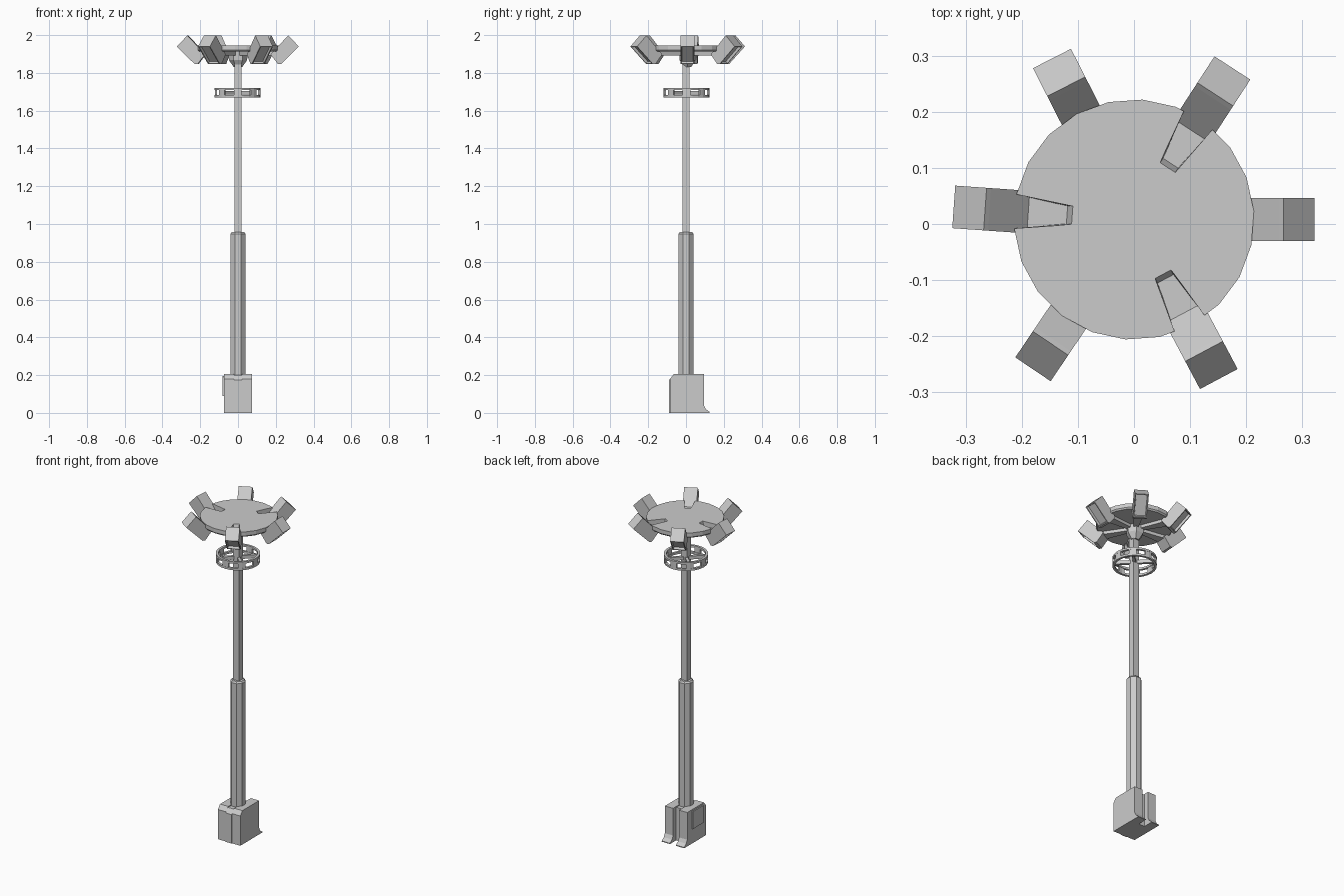
import bpy, bmesh, math
from mathutils import Matrix, Vector

if "Cube" in bpy.data.objects:
    bpy.data.objects.remove(bpy.data.objects["Cube"])

HEAD = Vector((0, 0.008, 0))            # centre of the lamp head
ANGLES = [0, 57, 117, 176, 236, 298]    # lamp directions in degrees


def finish(name, bm, matrix=None):
    bmesh.ops.recalc_face_normals(bm, faces=bm.faces)
    me = bpy.data.meshes.new(name)
    bm.to_mesh(me)
    bm.free()
    ob = bpy.data.objects.new(name, me)
    bpy.context.collection.objects.link(ob)
    if matrix:
        me.transform(matrix)
    return ob


def loft(name, rings, matrix=None):
    """Closed solid through equally sized rings of points."""
    bm = bmesh.new()
    vs = [[bm.verts.new(p) for p in r] for r in rings]
    n = len(rings[0])
    for a, b in zip(vs, vs[1:]):
        for i in range(n):
            bm.faces.new((a[i], a[(i + 1) % n], b[(i + 1) % n], b[i]))
    bm.faces.new(vs[0])
    bm.faces.new(vs[-1])
    return finish(name, bm, matrix)


def prism_x(name, profile, x0, x1):
    return loft(name, [[(x, y, z) for y, z in profile] for x in (x0, x1)])


def column(name, n, levels, centre=(0, 0), turn=0.5):
    """Levels are (radius, z); radius is measured to the flats."""
    k = 1 / math.cos(math.pi / n)
    return loft(name, [[(centre[0] + r * k * math.cos((i + turn) * math.tau / n),
                         centre[1] + r * k * math.sin((i + turn) * math.tau / n), z)
                        for i in range(n)] for r, z in levels])


def wedge(name, r0, w0, r1, w1, z0, z1, matrix, end_slope=0.0):
    return loft(name, [[(r0 + s, -w0, z), (r1, -w1, z), (r1, w1, z), (r0 + s, w0, z)]
                       for z, s in ((z0, end_slope), (z1, 0))], matrix)


def arc_band(name, r0, r1, z0, z1, a0, a1, steps, centre):
    """Curved bar with a rectangular section."""
    rings = []
    for i in range(steps + 1):
        a = a0 + (a1 - a0) * i / steps
        c, s = math.cos(a), math.sin(a)
        rings.append([(centre[0] + r * c, centre[1] + r * s, z)
                      for r, z in ((r0, z0), (r1, z0), (r1, z1), (r0, z1))])
    return loft(name, rings)


# base: two flared cheeks, centre block with a groove at the back, side panel
cheek = [(-0.085, 0), (-0.085, 0.18), (-0.065, 0.205), (0.095, 0.205),
         (0.095, 0.04), (0.105, 0.02), (0.125, 0.005), (0.125, 0)]
for side, s in (("left", -1), ("right", 1)):
    prism_x("base_cheek_" + side, cheek, s * 0.02, s * 0.075)
prism_x("base_core", [(-0.089, 0), (-0.089, 0.175), (-0.067, 0.2),
                      (0.065, 0.2), (0.065, 0)], -0.02, 0.02)
prism_x("base_side_panel", [(-0.05, 0.09), (-0.05, 0.195), (0.05, 0.195), (0.05, 0.09)],
        -0.082, -0.07)

# telescopic mast
column("lower_mast", 8, [(0.04, 0.19), (0.04, 0.948), (0.033, 0.957)])
column("upper_mast", 4, [(0.019, 0.94), (0.019, 1.86)])

# windowed ring with spokes
RC = (-0.002, 0.003)
for name, z in (("ring_bottom", 1.67), ("ring_top", 1.709)):
    arc_band(name, 0.108, 0.122, z, z + 0.012, 0, math.tau, 24, RC)
for i in range(8):
    a = i * math.tau / 8
    arc_band(f"ring_post_{i}", 0.110, 0.121, 1.675, 1.715, a - 0.17, a + 0.17, 2, RC)
for i in range(4):
    m = Matrix.Translation((*RC, 0)) @ Matrix.Rotation(math.radians(45 + 90 * i), 4, 'Z')
    wedge(f"ring_spoke_{i}", 0.01, 0.008, 0.113, 0.008, 1.685, 1.705, m)

# hub below the disc
column("hub", 6, [(0.02, 1.832), (0.042, 1.868), (0.045, 1.925)], HEAD.xy, 0)

# disc with three wedge slots
disc = column("top_disc", 22, [(0.205, 1.912), (0.212, 1.92), (0.212, 1.944)], HEAD.xy, 0.25)
for i in (1, 3, 5):
    m = Matrix.Translation(HEAD) @ Matrix.Rotation(math.radians(ANGLES[i]), 4, 'Z')
    cut = wedge(f"slot_cutter_{i}", 0.105, 0.016, 0.235, 0.034, 1.90, 1.96, m, 0.02)
    cut.hide_render = True
    cut.hide_viewport = True
    mod = disc.modifiers.new("slot", 'BOOLEAN')
    mod.object = cut
    mod.solver = 'EXACT'

# lamps: tilted boxes facing out and down, with recessed front and support arm
A, B = (0.322, 1.940), (0.227, 1.846)
C, D = (0.172, 1.898), (0.266, 1.998)
profile = [A, B, (0.212, 1.846), C, (0.258, 1.99), D]
for i, ang in enumerate(ANGLES):
    m = Matrix.Translation(HEAD) @ Matrix.Rotation(math.radians(ang), 4, 'Z')
    bm = bmesh.new()
    f = bm.faces.new([bm.verts.new((r, -0.038, z)) for r, z in profile])
    ext = bmesh.ops.extrude_face_region(bm, geom=[f])
    bmesh.ops.translate(bm, vec=(0, 0.076, 0),
                        verts=[v for v in ext["geom"] if isinstance(v, bmesh.types.BMVert)])
    bmesh.ops.recalc_face_normals(bm, faces=bm.faces)
    bm.normal_update()
    out = Vector((1, 0, -1)).normalized()
    front = max(bm.faces, key=lambda q: q.normal.dot(out))
    bmesh.ops.inset_individual(bm, faces=[front], thickness=0.008)
    bmesh.ops.inset_individual(bm, faces=[front], thickness=0.003, depth=-0.014)
    finish(f"lamp_{i}", bm, m)
    wedge(f"lamp_arm_{i}", 0.02, 0.012, 0.21, 0.030, 1.893, 1.916, m)
